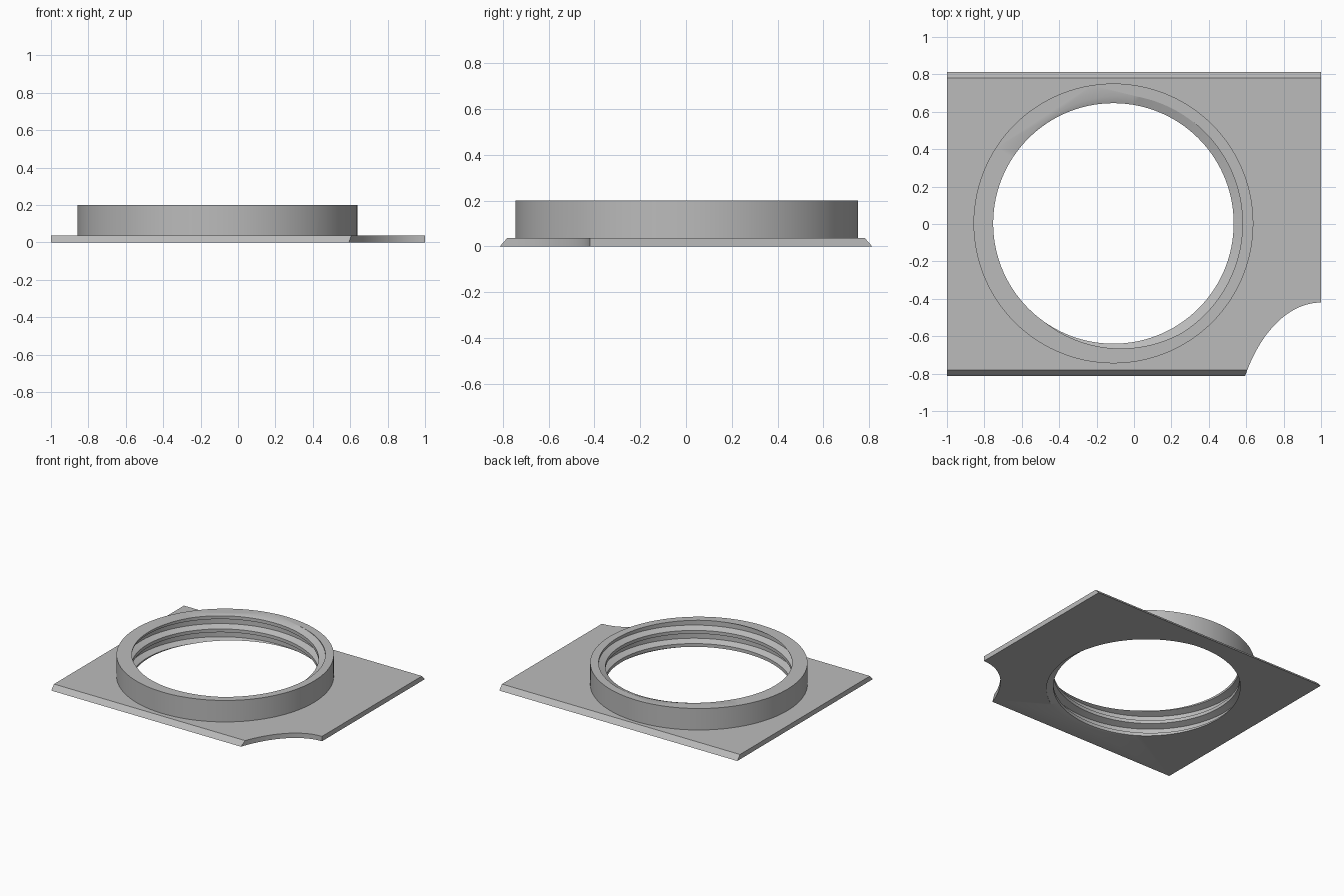
import bpy
import bmesh
from math import cos, sin, pi, radians
from mathutils import Vector

if "Cube" in bpy.data.objects:
    bpy.data.objects.remove(bpy.data.objects["Cube"])

CENTRE = Vector((-0.11, 0.003, 0))
HEIGHT, PLATE_H = 0.2, 0.037
CREST_R, ROOT_R, OUTER_R = 0.643, 0.69, 0.748
PITCH, SEGMENTS = 0.1, 120
CREST_HALF, FLANK_END = 0.125, 0.311    # thread profile, in fractions of the pitch
CREST_ANGLE = radians(190)              # where the crest meets the top face

grey = bpy.data.materials.new("plain grey")
grey.use_nodes = True
grey.diffuse_color = (0.5, 0.5, 0.5, 1)
grey.node_tree.nodes["Principled BSDF"].inputs["Base Color"].default_value = (0.5, 0.5, 0.5, 1)


def finish(name, bm):
    bmesh.ops.recalc_face_normals(bm, faces=bm.faces)
    mesh = bpy.data.meshes.new(name)
    bm.to_mesh(mesh)
    bm.free()
    mesh.materials.append(grey)
    obj = bpy.data.objects.new(name, mesh)
    bpy.context.collection.objects.link(obj)
    return obj


def prism(name, outline, sweep):
    bm = bmesh.new()
    face = bm.faces.new([bm.verts.new(p) for p in outline])
    grown = bmesh.ops.extrude_face_region(bm, geom=[face], use_keep_orig=True)
    moved = [g for g in grown["geom"] if isinstance(g, bmesh.types.BMVert)]
    bmesh.ops.translate(bm, verts=moved, vec=sweep)
    return finish(name, bm)


def ellipse(cx, cy, a, b, z):
    turns = [2 * pi * i / SEGMENTS for i in range(SEGMENTS)]
    return [(cx + a * cos(t), cy + b * sin(t), z) for t in turns]


def combine(target, tool, operation):
    mod = target.modifiers.new(operation.lower(), 'BOOLEAN')
    mod.object, mod.operation, mod.solver = tool, operation, 'EXACT'
    bpy.context.view_layer.objects.active = target
    bpy.ops.object.modifier_apply(modifier=mod.name)
    bpy.data.objects.remove(tool)


def thread_core():
    """Solid helical core whose surface is the internal thread."""
    low, high = -0.05, HEIGHT + 0.05
    breaks = (-FLANK_END, -CREST_HALF, CREST_HALF, FLANK_END)
    bm = bmesh.new()
    columns = []
    for i in range(SEGMENTS + 1):
        t = 2 * pi * i / SEGMENTS
        start = HEIGHT + PITCH * (t - CREST_ANGLE) / (2 * pi)
        column = []
        for k in range(-5, 5):
            for b in breaks:
                z = min(max(start + PITCH * (k + b), low), high)
                phase = (z - start) / PITCH
                away = abs(phase - round(phase))
                f = min(max((away - CREST_HALF) / (FLANK_END - CREST_HALF), 0), 1)
                r = CREST_R + f * (ROOT_R - CREST_R)
                column.append(bm.verts.new(CENTRE + Vector((r * cos(t), r * sin(t), z))))
        columns.append(column)
    for a, b in zip(columns, columns[1:]):
        for j in range(len(a) - 1):
            bm.faces.new((a[j], b[j], b[j + 1], a[j + 1]))
    bmesh.ops.remove_doubles(bm, verts=bm.verts, dist=0.00002)
    loose = [v for v in bm.verts if not v.link_faces]
    bmesh.ops.delete(bm, geom=loose, context='VERTS')
    bmesh.ops.holes_fill(bm, edges=[e for e in bm.edges if e.is_boundary], sides=0)
    bmesh.ops.triangulate(bm, faces=bm.faces)
    return finish("thread_core", bm)


# Base plate with bevelled front and back edges
section = [(-1, -0.813, 0), (-1, 0.813, 0), (-1, 0.78, PLATE_H), (-1, -0.78, PLATE_H)]
body = prism("threaded_collar_plate", section, (2, 0, 0))

# Curved notch in the front left corner
notch = prism("notch_cutter", ellipse(1, -1.22, 0.472, 0.8, -0.1), (0, 0, 0.3))
combine(body, notch, 'DIFFERENCE')

# Raised round collar
collar = prism("collar", ellipse(CENTRE.x, CENTRE.y, OUTER_R, OUTER_R, 0.015),
               (0, 0, HEIGHT - 0.015))
combine(body, collar, 'UNION')

# Threaded bore through collar and plate
combine(body, thread_core(), 'DIFFERENCE')

bpy.ops.object.select_all(action='DESELECT')
body.select_set(True)
bpy.context.view_layer.objects.active = body
bpy.ops.object.shade_smooth_by_angle(angle=radians(30))
